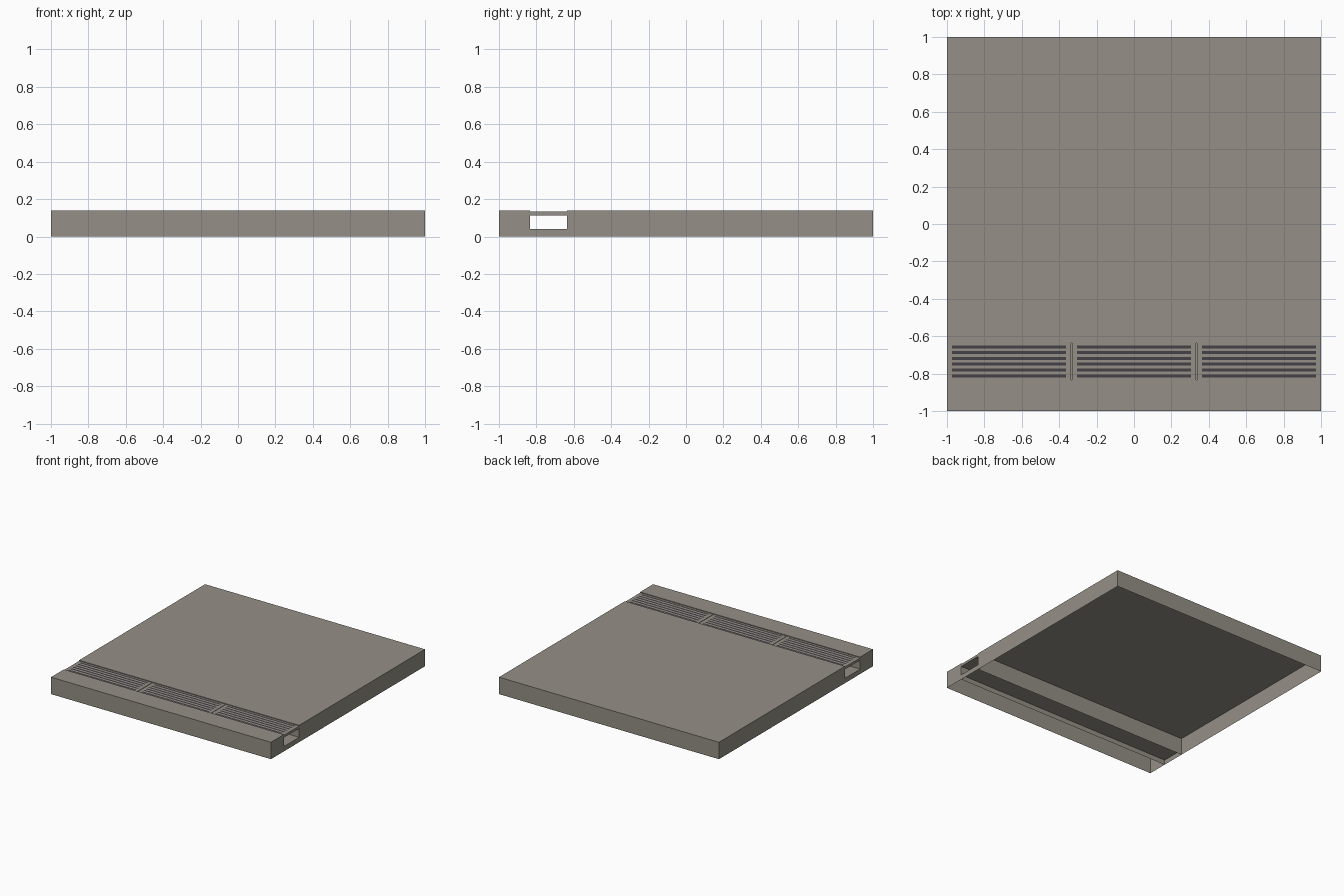
import bpy, bmesh

if "Cube" in bpy.data.objects:
    bpy.data.objects.remove(bpy.data.objects["Cube"])


def material(name, rgb):
    m = bpy.data.materials.new(name)
    m.diffuse_color = (*rgb, 1)
    m.use_nodes = True
    m.node_tree.nodes["Principled BSDF"].inputs["Base Color"].default_value = m.diffuse_color
    return m


stone = material("warm grey stone", (0.30, 0.275, 0.236))
dark = material("dark slot", (0.056, 0.053, 0.062))

TOP, FLOOR = 0.139, 0.04            # slab top, channel floor
Y0, Y1 = -0.833, -0.635             # channel edges


def finish(name, bm):
    me = bpy.data.meshes.new(name)
    bm.to_mesh(me)
    bm.free()
    me.materials.append(stone)
    me.materials.append(dark)
    ob = bpy.data.objects.new(name, me)
    bpy.context.collection.objects.link(ob)
    return ob


def box(bm, lo, hi, skip_bottom=False, skip_top=False):
    vs = bmesh.ops.create_cube(bm, size=1)["verts"]
    for v in vs:
        v.co = [lo[i] if v.co[i] < 0 else hi[i] for i in range(3)]
    faces = {f for v in vs for f in v.link_faces}
    for f in faces:
        f.normal_update()
    gone = [f for f in faces if (skip_bottom and f.normal.z < -0.9)
            or (skip_top and f.normal.z > 0.9)]
    bmesh.ops.delete(bm, geom=gone, context='FACES_ONLY')


# Slabs and channel floor: shells that are open underneath
for name, y0, y1, z in (("front_slab", -1, Y0, TOP),
                        ("channel_floor", Y0, Y1, FLOOR),
                        ("main_slab", Y1, 1, TOP)):
    bm = bmesh.new()
    box(bm, (-1, y0, 0), (1, y1, z), skip_bottom=True)
    finish(name, bm)

# Three drain grates, top faces divided into bars and dark slots
GB, GT, SLOTS, PITCH, SLOT = 0.113, 0.133, 6, 0.031, 0.016
HALF, MARGIN = 0.332, 0.027
yc = (Y0 + Y1) / 2
ys = [Y0]
for i in range(SLOTS):
    c = yc + (i - (SLOTS - 1) / 2) * PITCH
    ys += [c - SLOT / 2, c + SLOT / 2]
ys.append(Y1)

for n, cx in (("left", -0.668), ("middle", 0), ("right", 0.668)):
    bm = bmesh.new()
    box(bm, (cx - HALF, Y0, GB), (cx + HALF, Y1, GT), skip_top=True)
    xs = [cx - HALF, cx - HALF + MARGIN, cx + HALF - MARGIN, cx + HALF]
    grid = [[bm.verts.new((x, y, GT)) for x in xs] for y in ys]
    for j in range(len(ys) - 1):
        for i in range(3):
            f = bm.faces.new((grid[j][i], grid[j][i + 1],
                              grid[j + 1][i + 1], grid[j + 1][i]))
            f.material_index = 1 if i == 1 and j % 2 == 1 else 0
    finish(n + "_grate", bm)
